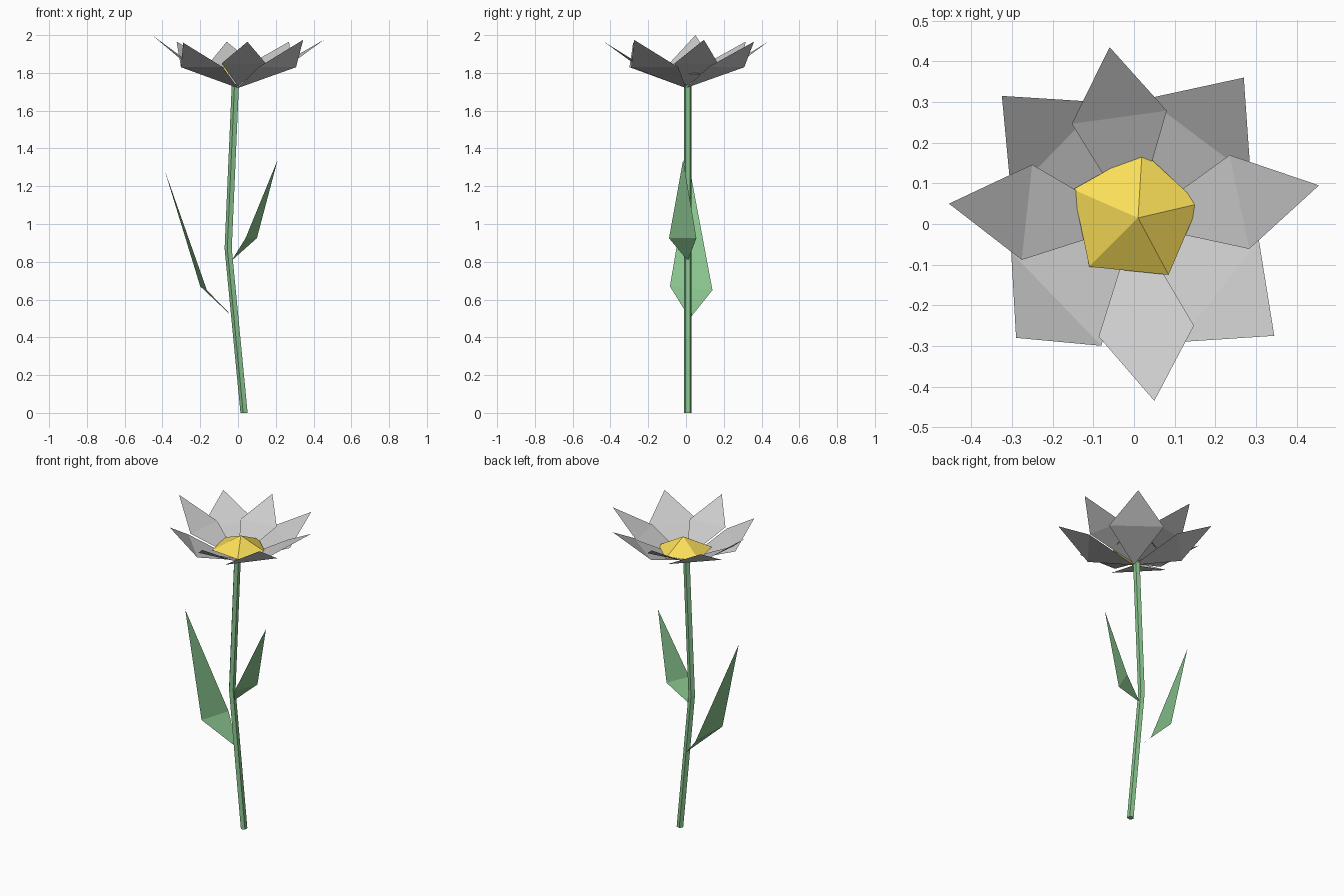
import bpy
from math import sin, cos, pi, radians, atan2, hypot
from mathutils import Vector

if "Cube" in bpy.data.objects:
    bpy.data.objects.remove(bpy.data.objects["Cube"])


def material(name, color):
    m = bpy.data.materials.new(name)
    m.diffuse_color = (*color, 1)
    m.use_nodes = True
    m.node_tree.nodes["Principled BSDF"].inputs["Base Color"].default_value = m.diffuse_color
    return m


GREEN = material("leaf_green", (0.25, 0.55, 0.27))
YELLOW = material("centre_yellow", (0.95, 0.73, 0.1))


def mesh(name, verts, faces, mat=None):
    me = bpy.data.meshes.new(name)
    me.from_pydata(verts, [], faces)
    me.update()
    ob = bpy.data.objects.new(name, me)
    bpy.context.collection.objects.link(ob)
    if mat:
        me.materials.append(mat)
    return ob


def blade(name, base, left, right, tip, mat=None):
    """Leaf or petal: two triangles folded across the widest line."""
    return mesh(name, [base, left, right, tip], [(0, 1, 2), (2, 1, 3)], mat)


# Stem: five-sided tube with a slight bend
N, R = 5, 0.021
path = [(0.034, 0.01, 0), (-0.05, 0.01, 0.87), (-0.012, 0.01, 1.74)]
verts = [(x + R * cos(radians(36) + i * 2 * pi / N),
          y + R * sin(radians(36) + i * 2 * pi / N), z)
         for x, y, z in path for i in range(N)]
faces = [(k * N + i, k * N + (i + 1) % N, (k + 1) * N + (i + 1) % N, (k + 1) * N + i)
         for k in range(2) for i in range(N)]
faces += [tuple(reversed(range(N))), tuple(range(2 * N, 3 * N))]
mesh("stem", verts, faces, GREEN)

# Two leaves
blade("large_leaf", (-0.02, 0.02, 0.5), (-0.2, -0.085, 0.67),
      (-0.165, 0.14, 0.65), (-0.39, 0.02, 1.29), GREEN)
blade("small_leaf", (-0.035, 0.01, 0.805), (0.1, 0.055, 0.925),
      (0.04, -0.09, 0.925), (0.21, -0.015, 1.34), GREEN)

# Petals: wide diagonal ring and narrower ring between them
wide = [(0.345, -0.275, 1.975), (0.27, 0.36, 1.965),
        (-0.325, 0.315, 1.965), (-0.29, -0.28, 1.96)]
narrow = [(0.455, 0.095, 1.975), (-0.06, 0.435, 1.965),
          (-0.455, 0.05, 2.0), (0.05, -0.435, 1.965)]
for label, tips, half, r, z, base_z in (("wide", wide, 31, 0.31, 1.83, 1.72),
                                        ("narrow", narrow, 24, 0.29, 1.85, 1.73)):
    for i, tip in enumerate(tips):
        a = atan2(tip[1], tip[0])
        lo, hi = a - radians(half), a + radians(half)
        blade(f"{label}_petal_{i + 1}", (0, 0, base_z),
              (r * cos(lo), r * sin(lo), z), (r * cos(hi), r * sin(hi), z), tip)

# Flower centre: low five-sided pyramid
rim = [(0.16, 0.05), (0.02, 0.18), (-0.15, 0.085), (-0.11, -0.105), (0.085, -0.125)]
mesh("flower_centre", [(x, y, 1.795) for x, y in rim] + [(0.01, 0.015, 1.875)],
     [(i, (i + 1) % 5, 5) for i in range(5)], YELLOW)
